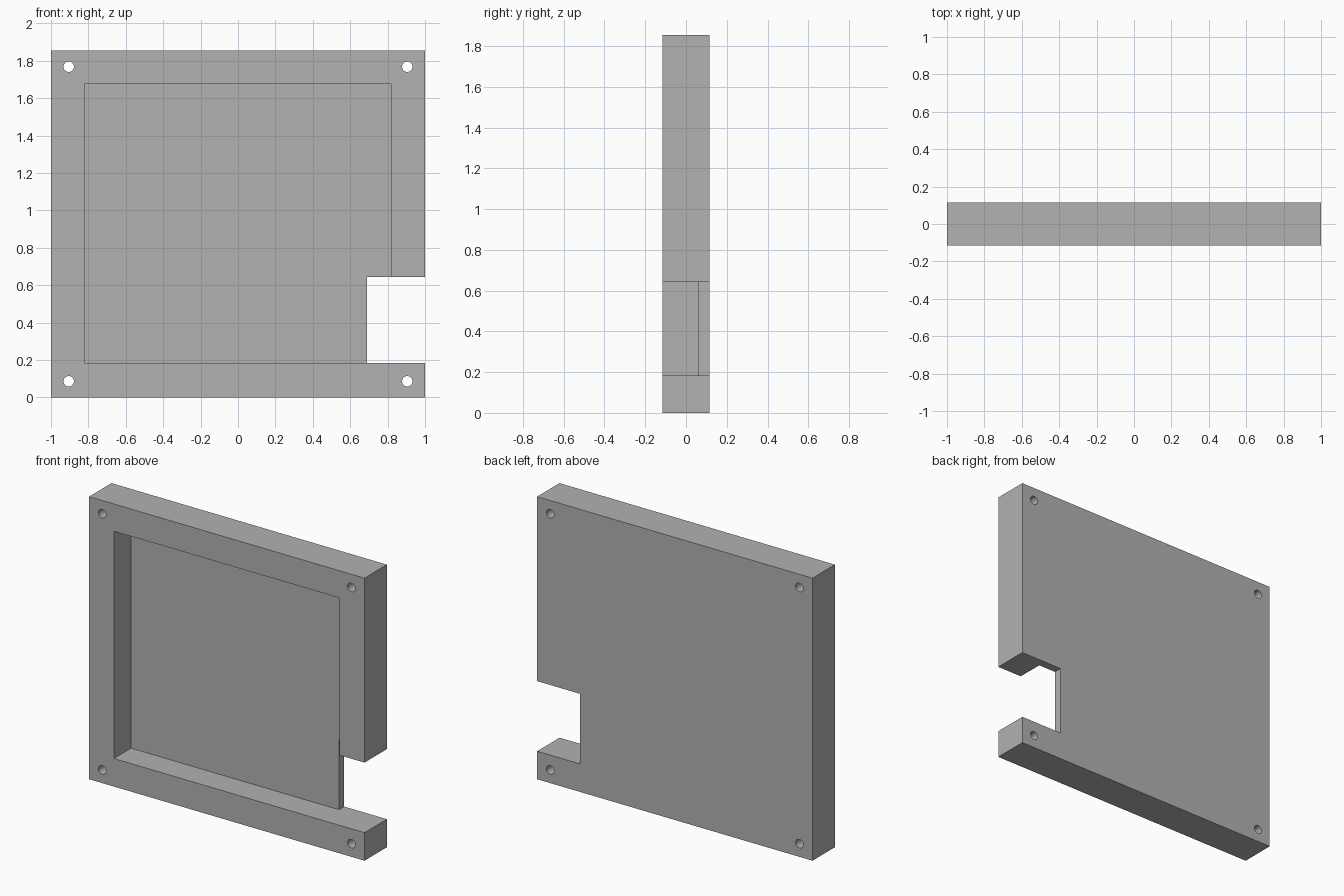
import bpy

cube = bpy.data.objects.get("Cube")
if cube:
    bpy.data.objects.remove(cube, do_unlink=True)

HEIGHT = 1.855
HALF_DEPTH = 0.116
FLOOR_Y = 0.062
POCKET_BOTTOM = 0.184

grey = bpy.data.materials.new("plain grey")
grey.use_nodes = True
colour = (0.445, 0.445, 0.445, 1)
grey.diffuse_color = colour
grey.node_tree.nodes["Principled BSDF"].inputs["Base Color"].default_value = colour


def box(name, low, high):
    """Add a box spanning two opposite corners."""
    centre = [(a + b) / 2 for a, b in zip(low, high)]
    bpy.ops.mesh.primitive_cube_add(size=1, location=centre)
    ob = bpy.context.object
    ob.name = name
    ob.scale = [b - a for a, b in zip(low, high)]
    bpy.ops.object.transform_apply(location=True, rotation=False, scale=True)
    ob.data.materials.append(grey)
    return ob


def cut(target, cutter):
    """Subtract the cutter from the target, then remove it."""
    mod = target.modifiers.new("cut", 'BOOLEAN')
    mod.operation = 'DIFFERENCE'
    mod.solver = 'EXACT'
    mod.object = cutter
    bpy.ops.object.select_all(action='DESELECT')
    bpy.context.view_layer.objects.active = target
    target.select_set(True)
    bpy.ops.object.modifier_apply(modifier=mod.name)
    bpy.data.objects.remove(cutter, do_unlink=True)


# Solid slab
tray = box("tray_housing", (-1, -HALF_DEPTH, 0), (1, HALF_DEPTH, HEIGHT))

# Shallow pocket open to the front
cut(tray, box("pocket_cutter", (-0.82, -0.3, POCKET_BOTTOM), (0.818, FLOOR_Y, 1.676)))

# Side notch through the wall and the floor
cut(tray, box("notch_cutter", (0.69, -0.3, POCKET_BOTTOM), (1.2, 0.3, 0.644)))

# Corner screw holes
for x in (-0.905, 0.905):
    for z in (0.086, 1.768):
        bpy.ops.mesh.primitive_cylinder_add(vertices=32, radius=0.028, depth=1,
                                            location=(x, 0, z), rotation=(1.5708, 0, 0))
        hole = bpy.context.object
        hole.name = "hole_cutter"
        hole.data.materials.append(grey)
        cut(tray, hole)

# Smooth the hole walls while keeping the edges sharp
bpy.context.view_layer.objects.active = tray
tray.select_set(True)
bpy.ops.object.shade_smooth_by_angle()
